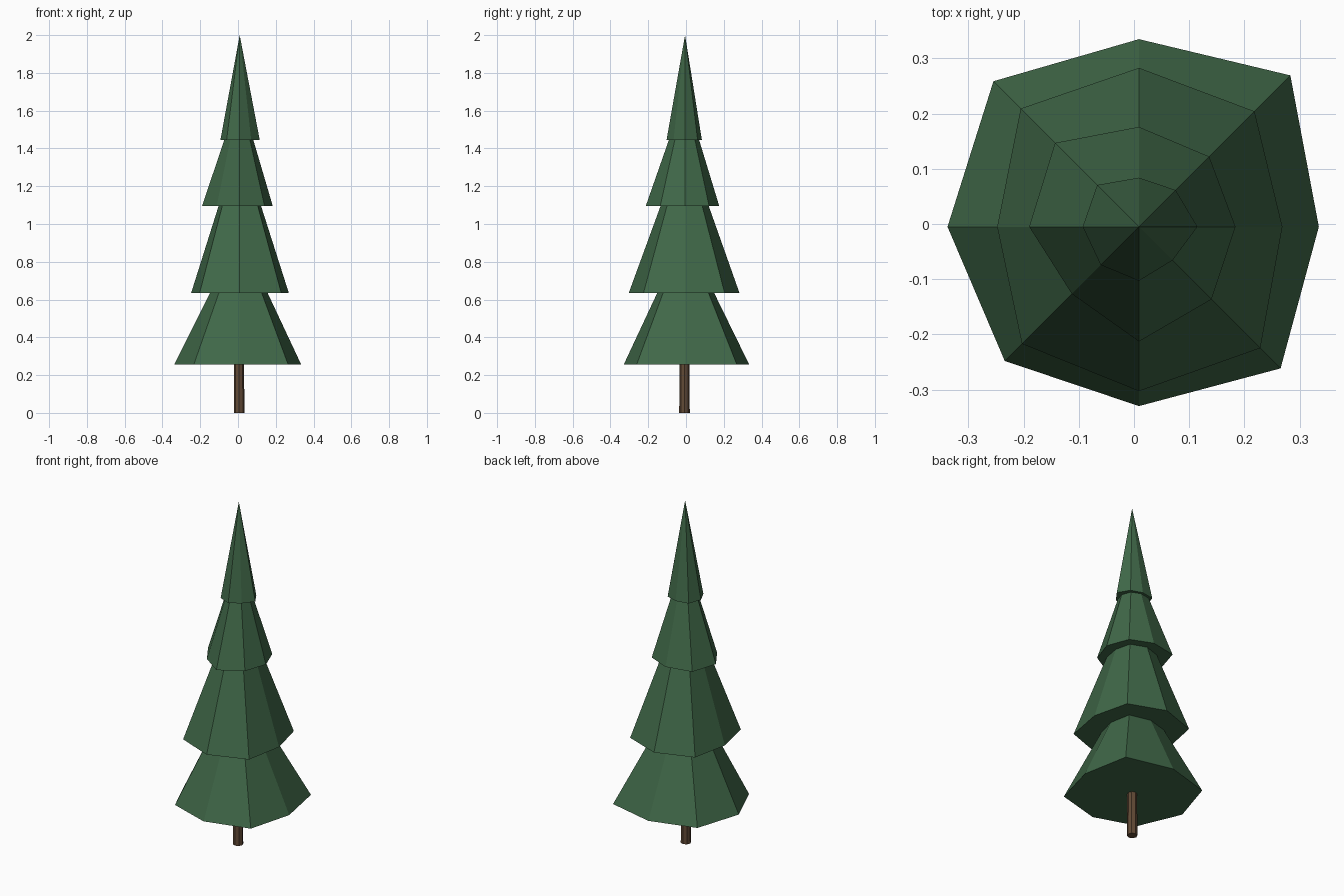
import bpy, bmesh
from math import cos, sin, pi
from mathutils import Vector

cube = bpy.data.objects.get("Cube")
if cube:
    bpy.data.objects.remove(cube, do_unlink=True)

AXIS = Vector((0.009, -0.005, 0))  # the tree leans on one shared axis


def material(name, color):
    m = bpy.data.materials.new(name)
    m.use_nodes = True
    m.diffuse_color = (*color, 1)
    bsdf = next(n for n in m.node_tree.nodes if n.type == 'BSDF_PRINCIPLED')
    bsdf.inputs["Base Color"].default_value = (*color, 1)
    bsdf.inputs["Roughness"].default_value = 0.9
    return m


def ring(bm, center, radii, z):
    n = len(radii)
    return [bm.verts.new((center.x + r * cos(2 * pi * i / n),
                          center.y + r * sin(2 * pi * i / n), z))
            for i, r in enumerate(radii)]


def finish(bm, name, mat):
    bmesh.ops.recalc_face_normals(bm, faces=bm.faces[:])
    mesh = bpy.data.meshes.new(name)
    bm.to_mesh(mesh)
    bm.free()
    mesh.materials.append(mat)
    obj = bpy.data.objects.new(name, mesh)
    bpy.context.collection.objects.link(obj)
    return obj


def foliage_tier(name, radii, base, tip, mat):
    """Closed, slightly irregular eight-sided cone."""
    bm = bmesh.new()
    rim = ring(bm, AXIS, radii, base)
    apex = bm.verts.new((AXIS.x, AXIS.y, tip))
    bm.faces.new(rim[::-1])
    for a, b in zip(rim, rim[1:] + rim[:1]):
        bm.faces.new((a, b, apex))
    return finish(bm, name, mat)


def trunk_post(name, center, low, high, top, mat):
    """Closed eight-sided post."""
    bm = bmesh.new()
    lower = ring(bm, center, [low] * 8, 0)
    upper = ring(bm, center, [high] * 8, top)
    bm.faces.new(lower[::-1])
    bm.faces.new(upper)
    for i in range(8):
        j = (i + 1) % 8
        bm.faces.new((lower[i], lower[j], upper[j], upper[i]))
    return finish(bm, name, mat)


green = material("needle green", (0.051, 0.138, 0.065))
brown = material("bark brown", (0.122, 0.069, 0.037))

# Foliage: rim radii run counter-clockwise from +x
foliage_tier("bottom_foliage",
             (0.326, 0.388, 0.34, 0.373, 0.347, 0.344, 0.325, 0.363), 0.255, 0.95, green)
foliage_tier("lower_middle_foliage",
             (0.26, 0.296, 0.288, 0.303, 0.257, 0.3, 0.298, 0.311), 0.635, 1.45, green)
foliage_tier("upper_middle_foliage",
             (0.175, 0.18, 0.181, 0.215, 0.199, 0.172, 0.208, 0.186), 1.095, 1.69, green)
foliage_tier("top_foliage",
             (0.106, 0.094, 0.089, 0.107, 0.102, 0.098, 0.098, 0.086), 1.445, 2.0, green)

# Trunk
trunk_post("trunk", Vector((0.006, -0.008, 0)), 0.028, 0.026, 0.28, brown)
